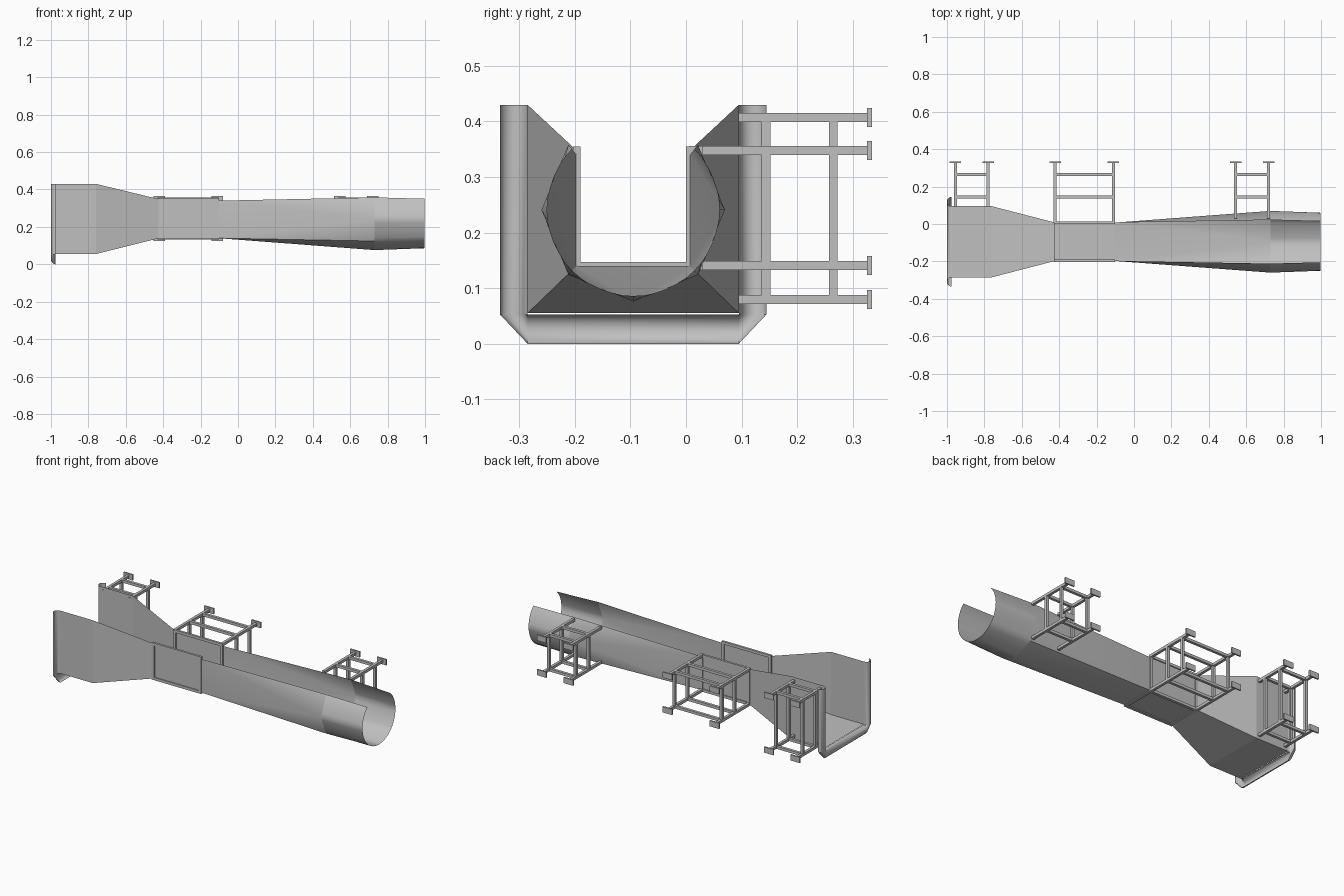
import bpy, bmesh, math

cube = bpy.data.objects.get("Cube")
if cube:
    bpy.data.objects.remove(cube, do_unlink=True)

steel = bpy.data.materials.new("grey steel")
steel.use_nodes = True
GREY = (0.53, 0.53, 0.53, 1.0)
steel.diffuse_color = GREY
steel.node_tree.nodes["Principled BSDF"].inputs["Base Color"].default_value = GREY

CY = -0.095  # centre line of the channel


def finish(name, bm, smooth=None):
    bmesh.ops.remove_doubles(bm, verts=bm.verts, dist=1e-5)
    bmesh.ops.recalc_face_normals(bm, faces=bm.faces)
    mesh = bpy.data.meshes.new(name)
    bm.to_mesh(mesh)
    bm.free()
    mesh.materials.append(steel)
    ob = bpy.data.objects.new(name, mesh)
    bpy.context.collection.objects.link(ob)
    if smooth:
        bpy.ops.object.select_all(action='DESELECT')
        ob.select_set(True)
        bpy.context.view_layer.objects.active = ob
        bpy.ops.object.shade_smooth_by_angle(angle=math.radians(smooth))
    return ob


def loft(bm, rows):
    """Join successive rows of points with quads."""
    grid = [[bm.verts.new(p) for p in row] for row in rows]
    for a, b in zip(grid, grid[1:]):
        for i in range(len(a) - 1):
            bm.faces.new((a[i], a[i + 1], b[i + 1], b[i]))


def box(bm, lo, hi):
    vs = bmesh.ops.create_cube(bm, size=1)["verts"]
    for v in vs:
        v.co = [(l + h) / 2 + c * (h - l) for l, h, c in zip(lo, hi, v.co)]


def channel(x, half, bottom, top):
    """Open-topped square section."""
    return [(x, CY - half, top), (x, CY - half, bottom),
            (x, CY + half, bottom), (x, CY + half, top)]


def arc(x, radius, steps, cz=0.241):
    """Open-topped round section running from one rim to the other."""
    pts = []
    for i in range(steps + 1):
        a = math.radians(135 + 270 * i / steps)
        pts.append((x, CY + radius * math.cos(a), cz + radius * math.sin(a)))
    return pts


def lerp(p, q, t):
    return tuple(a + (b - a) * t for a, b in zip(p, q))


# Inlet, converging section and throat
throat_end = channel(-0.11, 0.102, 0.140, 0.340)
bm = bmesh.new()
loft(bm, [channel(-0.975, 0.19, 0.055, 0.43),
          channel(-0.76, 0.19, 0.055, 0.43),
          channel(-0.42, 0.102, 0.140, 0.348),
          channel(-0.11, 0.102, 0.140, 0.348)])
finish("inlet_and_throat", bm)

# Rolled half-round lip around the inlet mouth
bm = bmesh.new()
stations = [(CY - 0.19, 0.43, -1, 0), (CY - 0.19, 0.053, -1, 0),
            (CY - 0.19, 0.053, 0, -1), (CY + 0.19, 0.053, 0, -1),
            (CY + 0.19, 0.053, 1, 0), (CY + 0.19, 0.43, 1, 0)]
rows = []
for y, z, ny, nz in stations:
    row = []
    for i in range(13):
        a = math.pi * i / 12
        out = 0.0265 * (1 - math.cos(a)) if nz == 0 and ny == 0 else 0.025 * (1 - math.cos(a))
        row.append((-0.975 - 0.025 * math.sin(a), y + ny * out, max(0, z + nz * 1.06 * out)))
    rows.append(row)
loft(bm, rows)
finish("inlet_lip", bm, 35)

# Square-to-octagon diffuser
bm = bmesh.new()
octagon = arc(0.73, 0.165, 6)
t = [bm.verts.new(p) for p in throat_end]
o = [bm.verts.new(p) for p in octagon]
for i, j in ((0, 0), (1, 1), (1, 2), (2, 3), (2, 4), (3, 5)):
    bm.faces.new((t[i], o[j], o[j + 1]))
for i, j in ((0, 1), (1, 3), (2, 5)):
    bm.faces.new((t[i], o[j], t[i + 1]))
# Octagon-to-round outlet
SUB = 6
fine = [lerp(octagon[i], octagon[i + 1], k / SUB) for i in range(6) for k in range(SUB)]
fine.append(octagon[-1])
loft(bm, [fine, arc(0.998, 0.155, 6 * SUB)])
finish("diffuser_and_outlet", bm, 30)

# Raised stiffening frame on the three throat walls
bm = bmesh.new()
X0, X1, W = -0.428, -0.102, 0.016
for s in (-1, 1):
    ys = sorted((CY + s * 0.095, CY + s * 0.108))
    for x in (X0, X1 - W):
        box(bm, (x, ys[0], 0.134), (x + W, ys[1], 0.355))
    for z in (0.134, 0.355 - W):
        box(bm, (X0, ys[0], z), (X1, ys[1], z + W))
    yb = sorted((CY + s * 0.108, CY + s * (0.108 - W)))
    box(bm, (X0, yb[0], 0.134), (X1, yb[1], 0.147))
for x in (X0, X1 - W):
    box(bm, (x, CY - 0.108, 0.134), (x + W, CY + 0.108, 0.147))
finish("throat_frame", bm)


# Wall brackets: arms with end plates, uprights and cross bars
def bracket(name, xs, zs, y_start):
    h = 0.008
    bm = bmesh.new()
    for x in xs:
        for z in zs:
            box(bm, (x - h, y_start, z - h), (x + h, 0.327, z + h))
            box(bm, (x - 0.031, 0.326, z - 0.017), (x + 0.031, 0.335, z + 0.017))
        for y in (0.144, 0.265):
            box(bm, (x - h, y - h, zs[0]), (x + h, y + h, zs[1]))
    for y in (0.144, 0.265):
        for z in zs:
            box(bm, (xs[0], y - h, z - h), (xs[1], y + h, z + h))
    finish(name, bm)


bracket("inlet_bracket", (-0.955, -0.78), (0.08, 0.407), 0.092)
bracket("throat_bracket", (-0.422, -0.11), (0.141, 0.348), 0.005)
bracket("outlet_bracket", (0.543, 0.72), (0.141, 0.348), 0.03)
